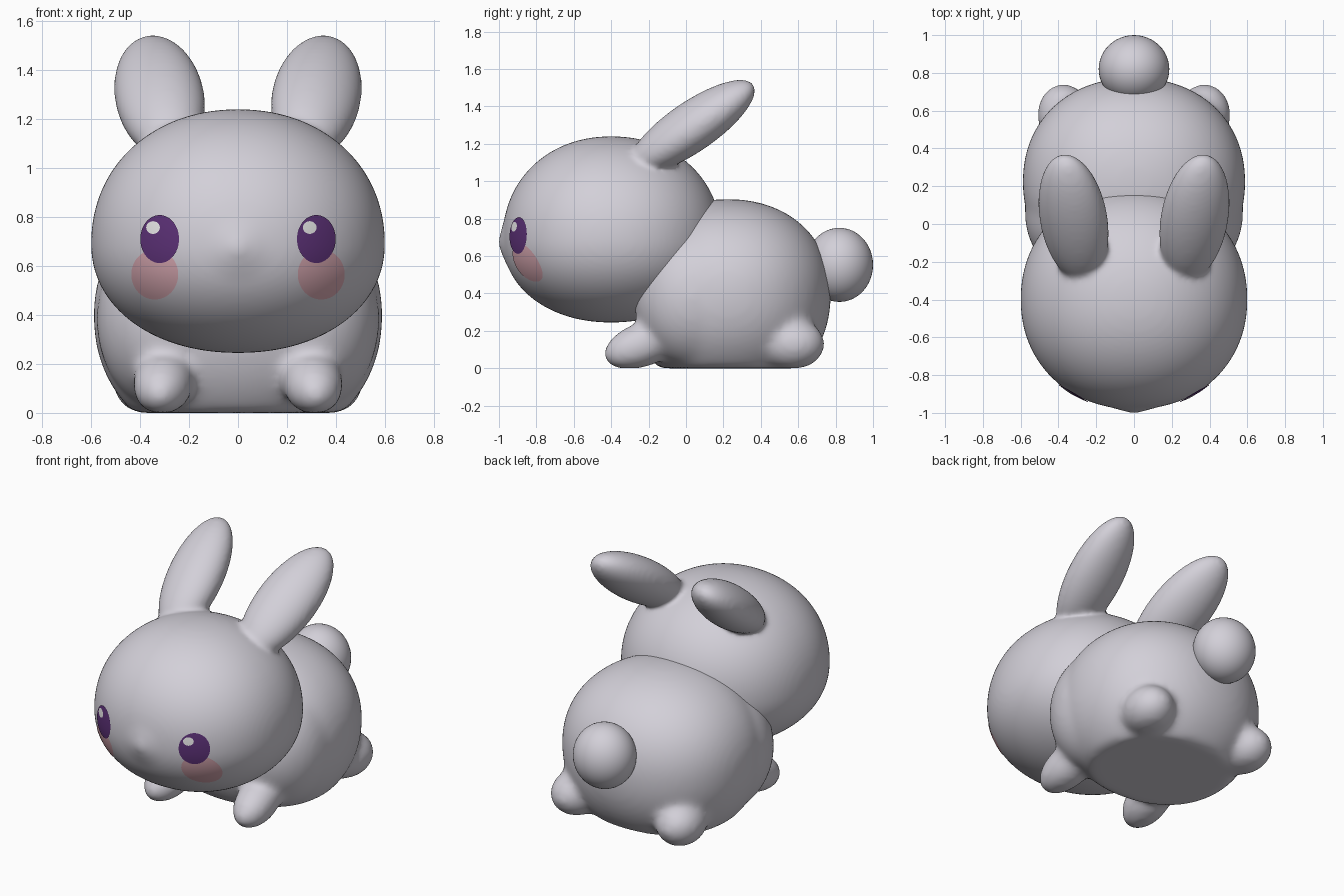
import bpy, bmesh, math
from mathutils import Matrix, Vector

if "Cube" in bpy.data.objects:
    bpy.data.objects.remove(bpy.data.objects["Cube"])


def material(name, rgb):
    m = bpy.data.materials.new(name)
    m.diffuse_color = (*rgb, 1)
    m.use_nodes = True
    m.node_tree.nodes["Principled BSDF"].inputs["Base Color"].default_value = m.diffuse_color
    return m


FUR = material("grey fur", (0.65, 0.63, 0.69))
PURPLE = material("purple eye", (0.105, 0.03, 0.18))
PINK = material("pink cheek", (0.70, 0.40, 0.45))
WHITE = material("white glint", (0.9, 0.9, 0.9))


def finish(name, bm, mat):
    me = bpy.data.meshes.new(name)
    bm.to_mesh(me)
    bm.free()
    me.materials.append(mat)
    for p in me.polygons:
        p.use_smooth = True
    ob = bpy.data.objects.new(name, me)
    bpy.context.collection.objects.link(ob)
    return ob


def blend(ob, voxel, iterations):
    """Fuse overlapping solids into one skin with soft joins."""
    rm = ob.modifiers.new("blend", 'REMESH')
    rm.mode = 'VOXEL'
    rm.voxel_size = voxel
    rm.use_smooth_shade = True
    sm = ob.modifiers.new("soften", 'SMOOTH')
    sm.factor = 0.5
    sm.iterations = iterations


def blob(bm, center, lo, hi, n=2.0, rot=None, floor=False, seg=48):
    """Rounded solid with separate half sizes on the negative and positive sides."""
    verts = bmesh.ops.create_uvsphere(bm, u_segments=seg, v_segments=seg // 2, radius=1)["verts"]
    for v in verts:
        s = sum(abs(c) ** n for c in v.co) ** (-1 / n)
        p = Vector([c * s * (h if c > 0 else l) for c, l, h in zip(v.co, lo, hi)])
        if rot:
            p = rot @ p
        p += Vector(center)
        if floor:
            p.z = max(p.z, 0)
        v.co = p
    return verts


def ellipsoid(bm, center, size, **kw):
    return blob(bm, center, size, size, **kw)


# Head with a small pointed nose and blended ears
HC, HW, HD, HUP, HLOW, HN = Vector((0, -0.40, 0.69)), 0.60, 0.58, 0.55, 0.445, 2.1
bm = bmesh.new()
for v in blob(bm, HC, (HW, HD, HLOW), (HW, HD + 0.01, HUP), n=HN, seg=160):
    r = math.hypot(v.co.x, v.co.z - 0.67)
    if v.co.y < HC.y and r < 0.14:
        v.co.y -= 0.026 * (1 - r / 0.14) ** 1.5
for s in (-1, 1):
    # Ear: long flattened ellipsoid leaning back and slightly outward
    axis = Vector((s * 0.13, 0.82, 0.56)).normalized()
    wide = Vector((1, 0, -s * 0.232)).normalized()
    rot = Matrix((wide, axis, wide.cross(axis))).transposed()
    ellipsoid(bm, (s * 0.32, 0.03, 1.29), (0.182, 0.405, 0.132), rot=rot)
blend(finish("head_and_ears", bm, FUR), 0.014, 12)

# Body with shoulders and feet, blended together
bm = bmesh.new()
blob(bm, (0, 0.22, 0.40), (0.59, 0.51, 0.55), (0.59, 0.555, 0.505), n=2.15, floor=True, seg=64)
for s in (-1, 1):
    ellipsoid(bm, (s * 0.28, 0.05, 0.38), (0.298, 0.33, 0.38), floor=True)
    ellipsoid(bm, (s * 0.305, -0.235, 0.125), (0.125, 0.215, 0.12), floor=True,
              rot=Matrix.Rotation(s * 0.1, 3, 'Z') @ Matrix.Rotation(0.35, 3, 'X'))
    ellipsoid(bm, (s * 0.36, 0.56, 0.13), (0.15, 0.185, 0.14), floor=True,
              rot=Matrix.Rotation(-s * 0.25, 3, 'Z'))
blend(finish("body", bm, FUR), 0.018, 25)

# Tail
bm = bmesh.new()
ellipsoid(bm, (0, 0.82, 0.553), (0.187, 0.18, 0.198))
finish("tail", bm, FUR)


# Painted details follow the front of the head
def head_front(x, z, lift):
    dz = z - HC.z
    t = abs(x / HW) ** HN + abs(dz / (HUP if dz > 0 else HLOW)) ** HN
    return HC.y - HD * (1 - t) ** (1 / HN) - lift


def patch(name, cx, cz, rx, rz, lift, mat, rings=8, seg=48):
    bm = bmesh.new()

    def vert(r, i):
        a = math.tau * i / seg
        x, z = cx + rx * r * math.cos(a), cz + rz * r * math.sin(a)
        return bm.verts.new((x, head_front(x, z, lift), z))

    prev = [vert(0, 0)] * seg
    for k in range(1, rings + 1):
        row = [vert(k / rings, i) for i in range(seg)]
        for i in range(seg):
            j = (i + 1) % seg
            if k == 1:
                bm.faces.new((prev[0], row[i], row[j]))
            else:
                bm.faces.new((prev[i], row[i], row[j], prev[j]))
        prev = row
    finish(name, bm, mat)


# Eyes, glints and cheeks
for s, side in ((-1, "left"), (1, "right")):
    patch("cheek_" + side, s * 0.34, 0.565, 0.096, 0.102, 0.003, PINK)
    patch("eye_" + side, s * 0.32, 0.71, 0.079, 0.098, 0.006, PURPLE)
    patch("eye_glint_" + side, s * 0.32 - 0.027, 0.757, 0.028, 0.026, 0.009, WHITE, 3, 24)
